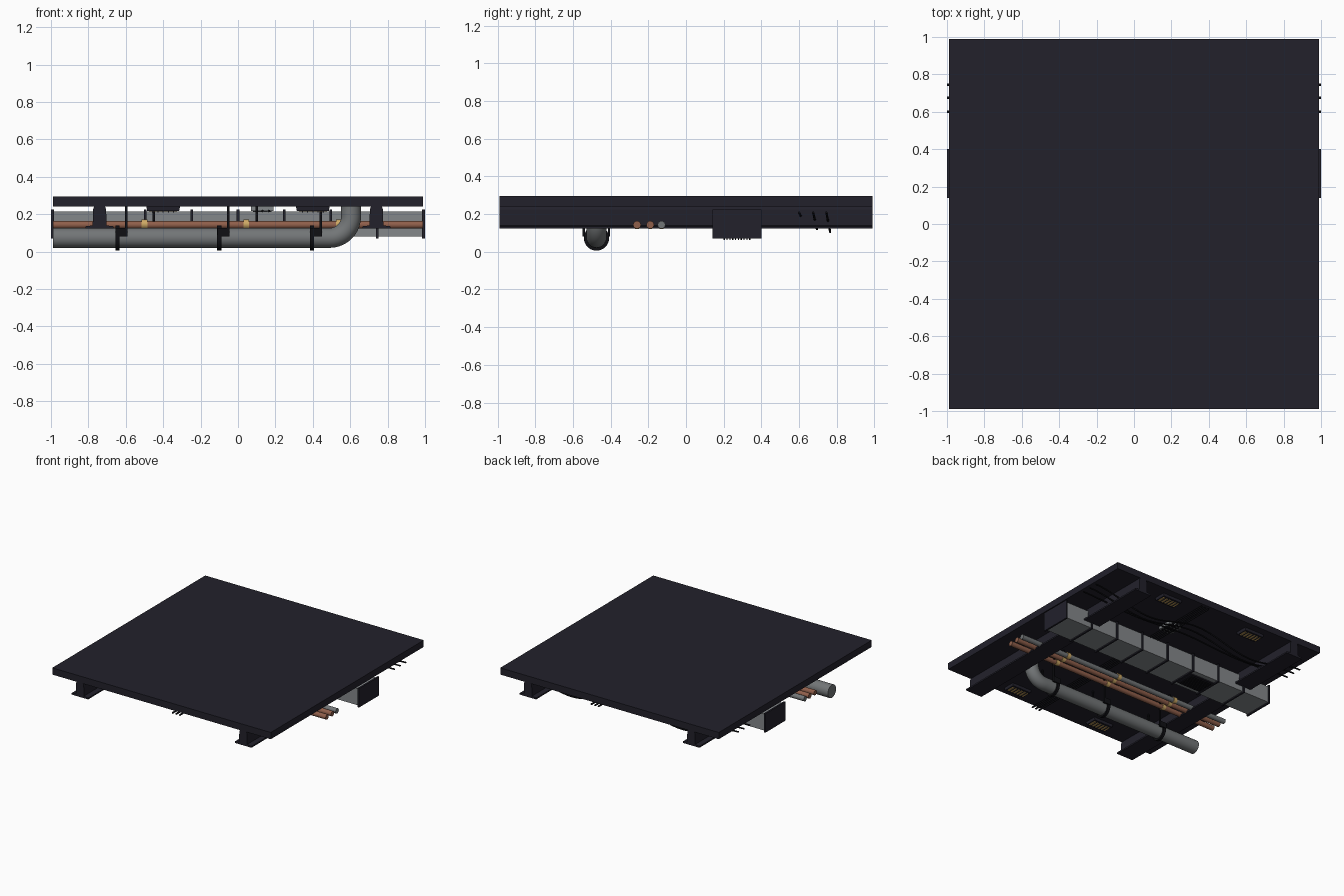
import bpy, bmesh, math
from mathutils import Vector, Matrix

cube = bpy.data.objects.get("Cube")
if cube:
    bpy.data.objects.remove(cube, do_unlink=True)


def material(name, r, g, b):
    m = bpy.data.materials.new(name)
    m.use_nodes = True
    m.diffuse_color = (r, g, b, 1)
    m.node_tree.nodes["Principled BSDF"].inputs["Base Color"].default_value = (r, g, b, 1)
    return m


DARK = material("dark panel", 0.016, 0.015, 0.024)
BLACK = material("black rubber", 0.005, 0.005, 0.007)
DUCT = material("duct metal", 0.23, 0.245, 0.255)
STEEL = material("pipe steel", 0.17, 0.18, 0.185)
COPPER = material("copper", 0.28, 0.115, 0.07)
BRASS = material("brass", 0.62, 0.4, 0.13)
AMBER = material("amber lamp", 0.5, 0.32, 0.1)


def finish(name, bm, mat, smooth=False):
    bmesh.ops.recalc_face_normals(bm, faces=bm.faces[:])
    me = bpy.data.meshes.new(name)
    bm.to_mesh(me)
    bm.free()
    me.materials.append(mat)
    ob = bpy.data.objects.new(name, me)
    bpy.context.collection.objects.link(ob)
    if smooth:
        for o in bpy.context.selected_objects:
            o.select_set(False)
        ob.select_set(True)
        bpy.context.view_layer.objects.active = ob
        bpy.ops.object.shade_smooth_by_angle(angle=math.radians(50))
    return ob


def box(name, x, y, z, mat):
    """Box from (low, high) ranges."""
    bm = bmesh.new()
    bmesh.ops.create_cube(bm, size=1)
    for v in bm.verts:
        v.co = [(lo + hi) / 2 + c * (hi - lo) for c, (lo, hi) in zip(v.co, (x, y, z))]
    return finish(name, bm, mat)


def rod_x(name, x, y, z, radius, mat, sides=24):
    """Cylinder along x."""
    bm = bmesh.new()
    bmesh.ops.create_cone(bm, cap_ends=True, segments=sides, radius1=radius,
                          radius2=radius, depth=x[1] - x[0])
    turn = Matrix.Rotation(math.pi / 2, 4, 'Y')
    move = Matrix.Translation(((x[0] + x[1]) / 2, y, z))
    bmesh.ops.transform(bm, matrix=move @ turn, verts=bm.verts)
    return finish(name, bm, mat, True)


def tube(name, points, radius, side, mat, sides=24):
    """Sweep a circle along a path; side is a direction never parallel to it."""
    bm = bmesh.new()
    side = Vector(side)
    pts = [Vector(p) for p in points]
    rings = []
    for i, p in enumerate(pts):
        t = (pts[min(i + 1, len(pts) - 1)] - pts[max(i - 1, 0)]).normalized()
        a = (side - t * side.dot(t)).normalized()
        b = t.cross(a)
        angles = [2 * math.pi * k / sides for k in range(sides)]
        rings.append([bm.verts.new(p + radius * (a * math.cos(w) + b * math.sin(w)))
                      for w in angles])
    for r, s in zip(rings, rings[1:]):
        for k in range(sides):
            n = (k + 1) % sides
            bm.faces.new((r[k], r[n], s[n], s[k]))
    bm.faces.new(rings[0])
    bm.faces.new(rings[-1])
    return finish(name, bm, mat, True)


# Ceiling slab
EDGE = 0.99
box("ceiling_slab", (-EDGE, EDGE), (-EDGE, EDGE), (0.24, 0.295), DARK)

# Two beams with a wide bottom flange
half = [(0.03, 0.24), (0.035, 0.225), (0.037, 0.14), (0.075, 0.135), (0.075, 0.123)]
outline = half + [(-x, z) for x, z in reversed(half)]
for cx, label in ((-0.74, "right"), (0.74, "left")):
    bm = bmesh.new()
    face = bm.faces.new([bm.verts.new((cx + x, -EDGE, z)) for x, z in outline])
    grown = bmesh.ops.extrude_face_region(bm, geom=[face])["geom"]
    bmesh.ops.translate(bm, vec=(0, 2 * EDGE, 0),
                        verts=[g for g in grown if isinstance(g, bmesh.types.BMVert)])
    finish(label + "_beam", bm, DARK)

# Rectangular air duct with flanges and closed ends
box("air_duct", (-0.985, 0.985), (0.15, 0.39), (0.08, 0.215), DUCT)
for i in range(9):
    x = (i - 4) * 0.248
    box("duct_flange", (x - 0.007, x + 0.007), (0.14, 0.4), (0.07, 0.225), DARK)

# Grille under the duct
box("duct_grille", (-0.49, -0.26), (0.19, 0.35), (0.072, 0.085), DARK)
for i in range(10):
    y = 0.203 + i * 0.015
    box("grille_fin", (-0.47, -0.28), (y - 0.003, y + 0.003), (0.062, 0.074), BLACK)

# Large drain pipe with an elbow up into the ceiling
PY, PZ, BEND = -0.475, 0.073, 0.115
path = [(-EDGE, PY, PZ)]
for i in range(11):
    w = math.pi / 2 * i / 10
    path.append((0.49 + BEND * math.sin(w), PY, PZ + BEND * (1 - math.cos(w))))
path.append((0.49 + BEND, PY, 0.245))
tube("drain_pipe", path, 0.053, (0, 1, 0), STEEL, 32)

# Clamps and hangers for the drain pipe
for x in (-0.645, -0.1, 0.395):
    rod_x("pipe_clamp", (x - 0.011, x + 0.011), PY, PZ, 0.067, BLACK, 28)
    for y in (PY - 0.067, PY + 0.067):
        box("hanger_rod", (x + 0.042, x + 0.054), (y - 0.006, y + 0.006), (0.08, 0.24), BLACK)
        box("hanger_foot", (x - 0.01, x + 0.054), (y - 0.006, y + 0.006), (0.08, 0.125), BLACK)

# Three small service pipes with brass couplings
for y, mat, label in ((-0.26, COPPER, "hot"), (-0.19, COPPER, "cold"), (-0.13, STEEL, "gas")):
    rod_x(label + "_pipe", (-EDGE, EDGE), y, 0.143, 0.021, mat, 10)
    for x in (-0.5, 0.045, 0.54):
        rod_x("coupling", (x - 0.015, x + 0.015), y, 0.146, 0.026, BRASS, 10)
for x in (-0.45, 0.1, 0.59):
    box("service_hanger", (x - 0.006, x + 0.006), (-0.231, -0.219), (0.14, 0.24), BLACK)
    box("service_hanger_bar", (x - 0.006, x + 0.006), (-0.28, -0.11), (0.16, 0.17), BLACK)

# Ceiling lamps with barred amber lenses
for cx in (-0.4, 0.4):
    for cy in (-0.88, 0.88):
        bm = bmesh.new()
        bmesh.ops.create_cube(bm, size=1)
        for v in bm.verts:
            taper = 0.95 if v.co.z < 0 else 1
            v.co = (cx + v.co.x * 0.18 * taper, cy + v.co.y * 0.1 * taper,
                    0.229 + v.co.z * 0.022)
        finish("lamp_housing", bm, DARK)
        box("lamp_lens", (cx - 0.075, cx + 0.075), (cy - 0.03, cy + 0.03), (0.213, 0.219), AMBER)
        for i in range(-2, 3):
            x = cx + i * 0.028
            box("lamp_bar", (x - 0.003, x + 0.003), (cy - 0.035, cy + 0.035), (0.21, 0.218), DARK)

# Square ceiling vent with slats
box("ceiling_vent", (0.07, 0.19), (0.52, 0.64), (0.217, 0.24), DUCT)
for i in range(4):
    y = 0.541 + i * 0.026
    box("vent_slot", (0.08, 0.18), (y - 0.006, y + 0.006), (0.213, 0.218), BLACK)

# Loose cables sagging across the ceiling
for y, low in ((0.61, 0.168), (0.685, 0.12), (0.755, 0.105)):
    mid, amp = (0.208 + low) / 2, (0.208 - low) / 2
    pts = []
    for i in range(49):
        x = -1 + i / 24
        wave = math.cos(2 * math.pi * x)
        pts.append((x, y + 0.01 * -wave, mid + amp * wave))
    tube("sagging_cable", pts, 0.006, (0, 1, 0), BLACK, 8)

# Straight cables from front to back
for x in (0.1, 0.132, 0.165):
    tube("ceiling_cable", [(x, -EDGE, 0.217), (x, EDGE, 0.217)], 0.007, (1, 0, 0), BLACK, 8)
